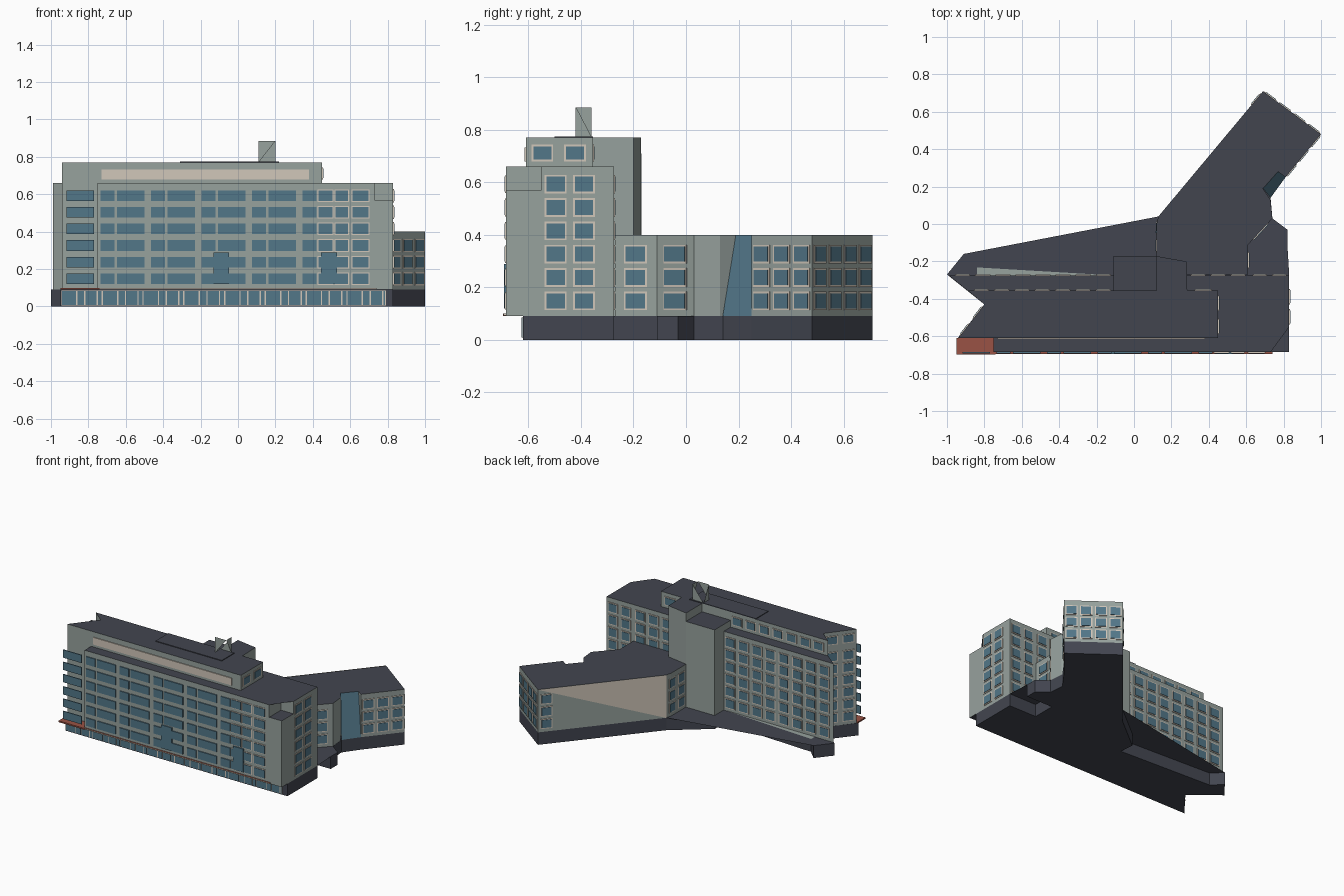
import bpy, bmesh, math
from mathutils import Vector

if "Cube" in bpy.data.objects:
    bpy.data.objects.remove(bpy.data.objects["Cube"])

def mat(name, c):
    m = bpy.data.materials.new(name)
    m.diffuse_color = (*c, 1)
    m.use_nodes = True
    m.node_tree.nodes["Principled BSDF"].inputs["Base Color"].default_value = m.diffuse_color
    return m

WALL = mat("grey_green_wall", (0.31, 0.36, 0.34))
ROOF = mat("slate_roof", (0.055, 0.06, 0.078))
BASE = mat("dark_base", (0.055, 0.06, 0.08))
GLASS = mat("blue_glass", (0.085, 0.185, 0.25))
CREAM = mat("cream_trim", (0.64, 0.57, 0.49))
RED = mat("red_brown", (0.32, 0.085, 0.058))

def finish(name, bm, mats):
    me = bpy.data.meshes.new(name)
    bm.to_mesh(me)
    bm.free()
    for m in mats:
        me.materials.append(m)
    ob = bpy.data.objects.new(name, me)
    bpy.context.collection.objects.link(ob)
    return ob

def prism(name, pts, z0, z1, side=WALL, top=ROOF):
    """Counter-clockwise footprint extruded upward; horizontal faces take the top colour."""
    bm = bmesh.new()
    lo = [bm.verts.new((x, y, z0)) for x, y in pts]
    hi = [bm.verts.new((x, y, z1)) for x, y in pts]
    bm.faces.new(lo[::-1]).material_index = 1
    bm.faces.new(hi).material_index = 1
    n = len(pts)
    for i in range(n):
        j = (i + 1) % n
        bm.faces.new((lo[i], lo[j], hi[j], hi[i]))
    bmesh.ops.triangulate(bm, faces=[f for f in bm.faces if len(f.verts) > 4])
    return finish(name, bm, [side, top])

def box(name, x0, x1, y0, y1, z0, z1, side=WALL, top=ROOF):
    return prism(name, [(x0, y0), (x1, y0), (x1, y1), (x0, y1)], z0, z1, side, top)

def sheet(name, polys, m):
    bm = bmesh.new()
    for p in polys:
        bm.faces.new([bm.verts.new(v) for v in p])
    return finish(name, bm, [m])

def plate(bm, p0, d, n, a, b, z0, z1, t, idx):
    """Thin box on a wall from distance a to b, standing t out of it."""
    o = [p0 + d * a, p0 + d * b]
    q = [o[0], o[1], o[1] + n * t, o[0] + n * t]
    lo = [bm.verts.new((v.x, v.y, z0)) for v in q]
    hi = [bm.verts.new((v.x, v.y, z1)) for v in q]
    fs = [bm.faces.new(lo), bm.faces.new(hi)]
    for i in range(4):
        j = (i + 1) % 4
        fs.append(bm.faces.new((lo[i], lo[j], hi[j], hi[i])))
    for f in fs:
        f.material_index = idx
    bmesh.ops.recalc_face_normals(bm, faces=fs)

def windows(name, p0, p1, spans, rows, framed=lambda a: True, fr=0.007):
    """Windows on the wall p0-p1. spans: list of (a, b) or (count, fill)."""
    p0, p1 = Vector(p0), Vector(p1)
    d = (p1 - p0).normalized()
    n = Vector((d.y, -d.x))
    if isinstance(spans, tuple):
        c, fill = spans
        w = (p1 - p0).length / c
        spans = [(w * (i + .5 - fill / 2), w * (i + .5 + fill / 2)) for i in range(c)]
    bm = bmesh.new()
    for z0, z1 in rows:
        for a, b in spans:
            if framed(a):
                plate(bm, p0, d, n, a - fr, b + fr, z0 - fr, z1 + fr, 0.004, 1)
            plate(bm, p0, d, n, a, b, z0, z1, 0.007, 0)
    return finish(name, bm, [GLASS, CREAM])

ROWS = [(0.12 + 0.0888 * i, 0.177 + 0.0888 * i) for i in range(6)]
LOW, HIGH, ATTIC = ROWS[:3], ROWS[3:], [(0.687, 0.737)]

# ground floor base, including the angled wing
prism("base", [(-.95, -.62), (.83, -.62), (.83, -.275), (.61, -.275), (.61, -.11), (.82, -.11),
               (.82, -.03), (.74, .03), (.73, .14), (.81, .25), (1, .48), (.69, .71), (.13, .04),
               (-.12, -.16), (-.11, -.265), (-.84, -.23), (-.91, -.16), (-1, -.27), (-.8, -.43)],
      0, .09, BASE, BASE)
sheet("back_ledge", [[(-.84, -.232, .092), (-.84, -.275, .092), (-.11, -.275, .092)]], WALL)

# main long block, attic storey and corner block
prism("main_block", [(-.94, -.61), (-.75, -.61), (-.75, -.685), (.73, -.685), (.73, -.55), (.83, -.55),
                     (.83, -.275), (-.99, -.275), (-.8, -.43)], .09, .66)
prism("attic", [(-.94, -.61), (.45, -.61), (.45, -.355), (-.89, -.355), (-.8, -.43)], .66, .77)
box("corner_block", .73, .83, -.685, -.55, .09, .57)
box("roof_deck", -.31, .22, -.5, -.355, .77, .775, ROOF)

# stair towers at the back
prism("stair_tower_low", [(-.11, -.36), (.12, -.36), (.12, -.17), (-.11, -.17)], .09, .71)
prism("stair_tower_high", [(.12, -.36), (.285, -.36), (.28, -.2), (.12, -.172)], .09, .77)

# broken chimney
L, R, F, B, Z0, Z1 = .11, .2, -.42, -.36, .77, .885
sheet("chimney", [[(L, F, Z0), (R, F, Z1), (L, F, Z1)],
                  [(L, B, Z0), (R, B, Z0), (R, B, Z1)],
                  [(R, F, Z1), (R, B, Z0), (R, B, Z1)],
                  [(L, F, Z0), (L, F, Z1), (L, B, Z0)]], WALL)

# angled wing
prism("wing", [(.12, -.27), (.61, -.27), (.61, -.11), (.74, .03), (.73, .13), (.69, .19), (.77, .28),
               (.81, .25), (1, .48), (.69, .71), (.13, .04), (.12, 0)], .09, .4)
sheet("sloped_glass", [[(.73, .14, .09), (.81, .25, .09), (.77, .28, .4), (.69, .19, .4)]], GLASS)
wd = Vector((-.56, -.67)).normalized()
wn = Vector((wd.y, -wd.x)) * .004
A, C = Vector((.69, .71)) + wn, Vector((.13, .04)) + wn
sheet("cream_wall_panel", [[(A.x, A.y, .4), (C.x, C.y, .4), (C.x, C.y, .09)]], CREAM)

# front ledge and red balcony floor
box("front_ledge", -.74, .74, -.695, -.685, .092, .1, CREAM, RED)
box("balcony_floor", -.95, -.74, -.697, -.61, .09, .1, RED, RED)
box("attic_cream_band", -.73, .38, -.616, -.61, .68, .732, CREAM, CREAM)

# front windows: wide and narrow in turn; the first column hangs free past the wall
cols = []
for i in range(5):
    x = -.917 + .27 * i
    cols += [(x, x + .148), (x + .183, x + .256)]
cols += [(.43, .505), (.52, .588), (.612, .697)]
windows("front_windows", (-1, -.685), (1, -.685), [(a + 1, b + 1) for a, b in cols], ROWS,
        framed=lambda a: a > 1.42, fr=.005)
for i, x in enumerate((-.13, .445)):
    box(f"front_glass_bay_{i}", x, x + .083, -.694, -.685, .12, .288, GLASS, GLASS)

# ground floor shop glazing
bm = bmesh.new()
o, dx, ny = Vector((0, -.62)), Vector((1, 0)), Vector((0, -1))
plate(bm, o, dx, ny, -.945, .79, .006, .086, .003, 1)
x, k = -.94, 0
while x < .78:
    w = (.075, .035, .06, .02)[k % 4]
    plate(bm, o, dx, ny, x, min(x + w, .785), .008, .084, .006, 0)
    x += w + .007
    k += 1
finish("shop_glazing", bm, [GLASS, CREAM])

# windows on the remaining walls
for name, p0, p1, spans, rows in [
    ("right_windows", (.83, -.55), (.83, -.335), (2, .65), ROWS),
    ("attic_right_windows", (.45, -.61), (.45, -.36), (2, .55), ATTIC),
    ("attic_back_windows", (-.11, -.355), (-.87, -.355), (7, .62), ATTIC),
    ("attic_back_windows_east", (.45, -.355), (.29, -.355), (1, .5), ATTIC),
    ("attic_left_windows", (-.8, -.43), (-.94, -.61), (2, .6), ATTIC),
    ("left_windows", (-.8, -.43), (-.94, -.61), (2, .6), ROWS),
    ("back_windows", (-.11, -.275), (-.97, -.275), (8, .62), ROWS),
    ("back_windows_east", (.83, -.275), (.62, -.275), (2, .6), ROWS),
    ("back_windows_over_wing", (.61, -.275), (.29, -.275), (3, .62), HIGH),
    ("wing_inner_windows", (.61, -.275), (.61, -.11), (1, .45), LOW),
    ("wing_diagonal_windows", (.61, -.11), (.74, .03), (1, .55), LOW),
    ("wing_right_windows", (.81, .25), (1, .48), (3, .68), LOW),
    ("wing_end_windows", (1, .48), (.69, .71), (4, .68), LOW),
    ("wing_left_windows", (.69, .71), (.13, .04), [(.025, .09)], LOW),
    ("wing_link_windows", (.125, .03), (.12, -.165), (2, .6), LOW),
]:
    windows(name, p0, p1, spans, rows)
